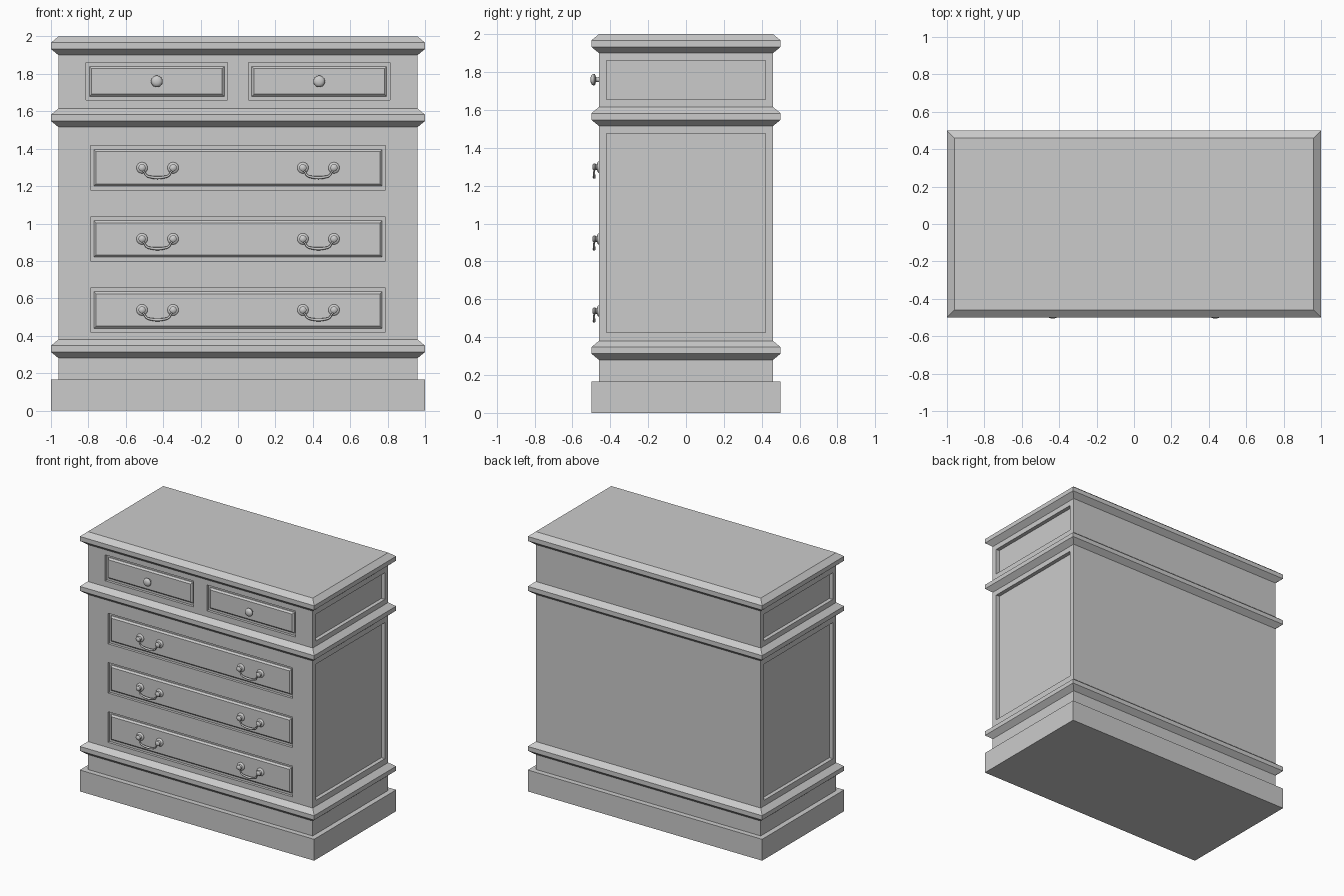
import bpy, bmesh, math
from mathutils import Vector

if "Cube" in bpy.data.objects:
    bpy.data.objects.remove(bpy.data.objects["Cube"])


def make_object(name, bm):
    bmesh.ops.recalc_face_normals(bm, faces=bm.faces)
    mesh = bpy.data.meshes.new(name)
    bm.to_mesh(mesh)
    bm.free()
    ob = bpy.data.objects.new(name, mesh)
    bpy.context.collection.objects.link(ob)
    return ob


def rect_loft(name, rings, place):
    """Closed loft through rectangles (level, half_a, half_b)."""
    bm = bmesh.new()
    loops = [[bm.verts.new(place(a * sa, b * sb, lvl))
              for sa, sb in ((-1, -1), (1, -1), (1, 1), (-1, 1))]
             for lvl, a, b in rings]
    for lo, hi in zip(loops, loops[1:]):
        for i in range(4):
            j = (i + 1) % 4
            bm.faces.new((lo[i], lo[j], hi[j], hi[i]))
    bm.faces.new(loops[0])
    bm.faces.new(loops[-1])
    return make_object(name, bm)


def upright(a, b, lvl):
    return (a, b, lvl)


def lathe(name, profile, origin, segments=24):
    """Turned part pointing to the front; profile is (radius, distance)."""
    bm = bmesh.new()
    vs = [bm.verts.new((r, -d, 0)) for r, d in profile]
    es = [bm.edges.new(p) for p in zip(vs, vs[1:])]
    bmesh.ops.spin(bm, geom=vs + es, cent=(0, 0, 0), axis=(0, 1, 0),
                   angle=math.tau, steps=segments, use_merge=True)
    bmesh.ops.remove_doubles(bm, verts=bm.verts, dist=1e-5)
    ob = make_object(name, bm)
    ob.location = origin
    for p in ob.data.polygons:
        p.use_smooth = True
    ob.data.set_sharp_from_angle(angle=math.radians(40))
    return ob


# Plinth and the three bevelled mouldings
rect_loft("plinth", [(0, 1, .5), (.165, 1, .5)], upright)
for name, z in (("lower_moulding", .28), ("middle_moulding", 1.515), ("top", 1.9)):
    rect_loft(name, [(z, .96, .46), (z + .033, 1, .5),
                     (z + .067, 1, .5), (z + .1, .96, .46)], upright)

# Drawer openings: (centre x, centre z, half width, half height)
small = [(s * .434, 1.76, .378, .1) for s in (-1, 1)]
large = [(0, z, .788, .118) for z in (.538, .918, 1.298)]

# Carcass with recessed drawer openings and side panels
carcass = rect_loft("carcass", [(.1, .96, .46), (1.95, .96, .46)], upright)
recesses = [((x, -.49, z), (w, .05, h)) for x, z, w, h in small + large]
for s in (-1, 1):
    recesses += [((s * .98, 0, 1.757), (.05, .42, .103)),
                 ((s * .98, 0, .95), (.05, .42, .525))]
bm = bmesh.new()
for centre, half in recesses:
    vs = bmesh.ops.create_cube(bm, size=2)["verts"]
    for v in vs:
        v.co = Vector(centre) + v.co * Vector(half)
cutter = make_object("recess_cutter", bm)
cutter.hide_render = True
mod = carcass.modifiers.new("recesses", 'BOOLEAN')
mod.operation = 'DIFFERENCE'
mod.solver = 'EXACT'
mod.object = cutter
bpy.context.view_layer.objects.active = carcass
bpy.ops.object.modifier_apply(modifier=mod.name)
bpy.data.objects.remove(cutter)

# Raised drawer fronts with bevelled edges
for x, z, w, h in small + large:
    rect_loft("drawer_front",
              [(-.43, w - .017, h - .02), (-.446, w - .017, h - .02),
               (-.458, w - .029, h - .032)],
              lambda a, b, y, x=x, z=z: (x + a, y, z + b))

# Round knobs on the small drawers
knob = [(.014, -.005), (.012, .012), (.014, .018), (.028, .022), (.031, .028),
        (.029, .036), (.021, .043), (.011, .046), (0, .047)]
for x, z, w, h in small:
    lathe("knob", knob, (x, -.458, z))

# Bail handles: two rosettes and a hanging curved bar
rosette = [(.03, -.005), (.03, .004), (.026, .009), (.017, .011), (.014, .017),
           (.019, .022), (.019, .029), (.012, .035), (0, .037)]
bail = [(-.083, -.008, .8), (-.072, -.022, .8), (-.058, -.042, 1), (-.032, -.05, 1.2),
        (0, -.053, 1.4), (.032, -.05, 1.2), (.058, -.042, 1), (.072, -.022, .8),
        (.083, -.008, .8)]
for _, z, w, h in large:
    for x in (-.43, .43):
        for dx in (-.083, .083):
            lathe("handle_rosette", rosette, (x + dx, -.458, z))
        cu = bpy.data.curves.new("handle_bail", 'CURVE')
        cu.dimensions = '3D'
        cu.bevel_depth = .006
        cu.bevel_resolution = 2
        cu.resolution_u = 4
        cu.use_fill_caps = True
        sp = cu.splines.new('BEZIER')
        sp.bezier_points.add(len(bail) - 1)
        for p, (bx, bz, r) in zip(sp.bezier_points, bail):
            p.co = (x + bx, -.485, z + bz)
            p.radius = r
            p.handle_left_type = p.handle_right_type = 'AUTO'
        bpy.context.collection.objects.link(bpy.data.objects.new("handle_bail", cu))
